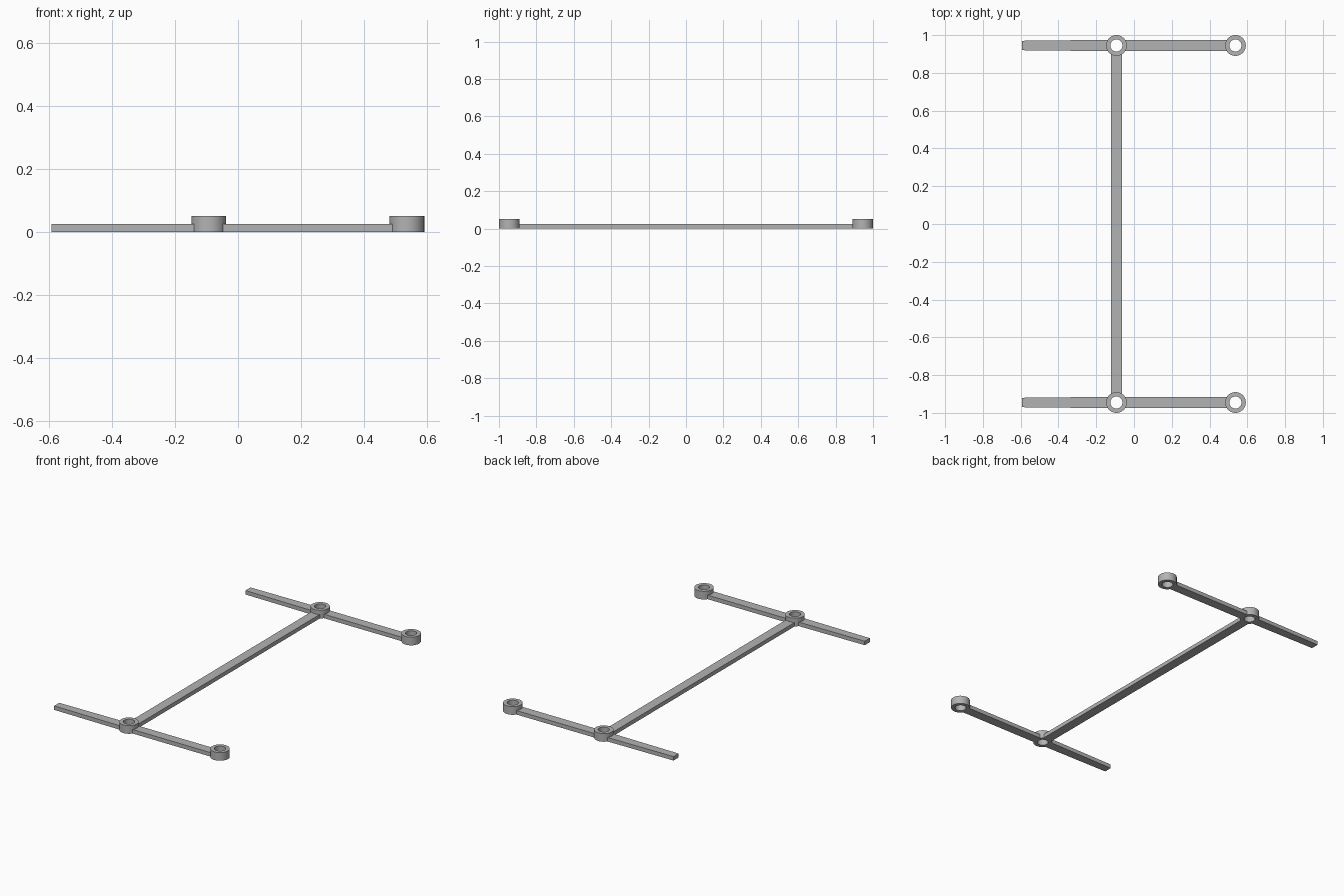
import bpy, bmesh, math
from mathutils import Matrix

if "Cube" in bpy.data.objects:
    bpy.data.objects.remove(bpy.data.objects["Cube"], do_unlink=True)

RING_R, HOLE_R, RING_H = 0.055, 0.032, 0.051
BAR_H, BAR_W, TIP_W = 0.025, 0.06, 0.05
INNER_X, OUTER_X, TIP_X = -0.093, 0.537, -0.593
SIDE_Y = 0.945
EMBED = 0.04  # bars stop inside the ring wall, clear of the hole

grey = bpy.data.materials.new("plain grey")
grey.use_nodes = True
grey.diffuse_color = (0.45, 0.45, 0.45, 1)
grey.node_tree.nodes["Principled BSDF"].inputs["Base Color"].default_value = grey.diffuse_color


def finish(name, bm):
    bmesh.ops.recalc_face_normals(bm, faces=bm.faces)
    mesh = bpy.data.meshes.new(name)
    bm.to_mesh(mesh)
    bm.free()
    mesh.materials.append(grey)
    mesh.shade_smooth()
    mesh.set_sharp_from_angle(angle=math.radians(30))
    obj = bpy.data.objects.new(name, mesh)
    bpy.context.collection.objects.link(obj)
    return obj


def ring(name, x, y):
    """Spin a rectangular section into a collar with a through hole."""
    bm = bmesh.new()
    section = [(HOLE_R, 0), (RING_R, 0), (RING_R, RING_H), (HOLE_R, RING_H)]
    verts = [bm.verts.new((r, 0, z)) for r, z in section]
    edges = [bm.edges.new((verts[i], verts[(i + 1) % 4])) for i in range(4)]
    bmesh.ops.spin(bm, geom=verts + edges, cent=(0, 0, 0), axis=(0, 0, 1),
                   angle=math.tau, steps=64, use_merge=True)
    bmesh.ops.remove_doubles(bm, verts=bm.verts, dist=1e-5)
    finish(name, bm).location = (x, y, 0)


def bar(name, start, end, w0, w1, y=0, turn=0):
    """Flat bar along x, tapering from w0 to w1, optionally turned about z."""
    bm = bmesh.new()
    outline = [(start, -w0 / 2), (end, -w1 / 2), (end, w1 / 2), (start, w0 / 2)]
    base = bm.faces.new([bm.verts.new((px, py, 0)) for px, py in outline])
    top = bmesh.ops.extrude_face_region(bm, geom=[base], use_keep_orig=True)
    bmesh.ops.translate(bm, vec=(0, 0, BAR_H),
                        verts=[g for g in top["geom"] if isinstance(g, bmesh.types.BMVert)])
    bmesh.ops.transform(bm, matrix=Matrix.Rotation(turn, 4, "Z"), verts=bm.verts)
    obj = finish(name, bm)
    obj.location.y = y
    return obj


# Matching arm assemblies at the front and back
for side, y in (("front", -SIDE_Y), ("back", SIDE_Y)):
    ring(side + "_inner_ring", INNER_X, y)
    ring(side + "_end_ring", OUTER_X, y)
    bar(side + "_arm", INNER_X + EMBED, OUTER_X - EMBED, BAR_W, BAR_W, y)
    bar(side + "_tapered_tail", INNER_X - EMBED, TIP_X, BAR_W, TIP_W, y)

# Long connecting bar
reach = SIDE_Y - EMBED
bar("connecting_bar", -reach, reach, BAR_W, BAR_W, turn=math.pi / 2).location.x = INNER_X
